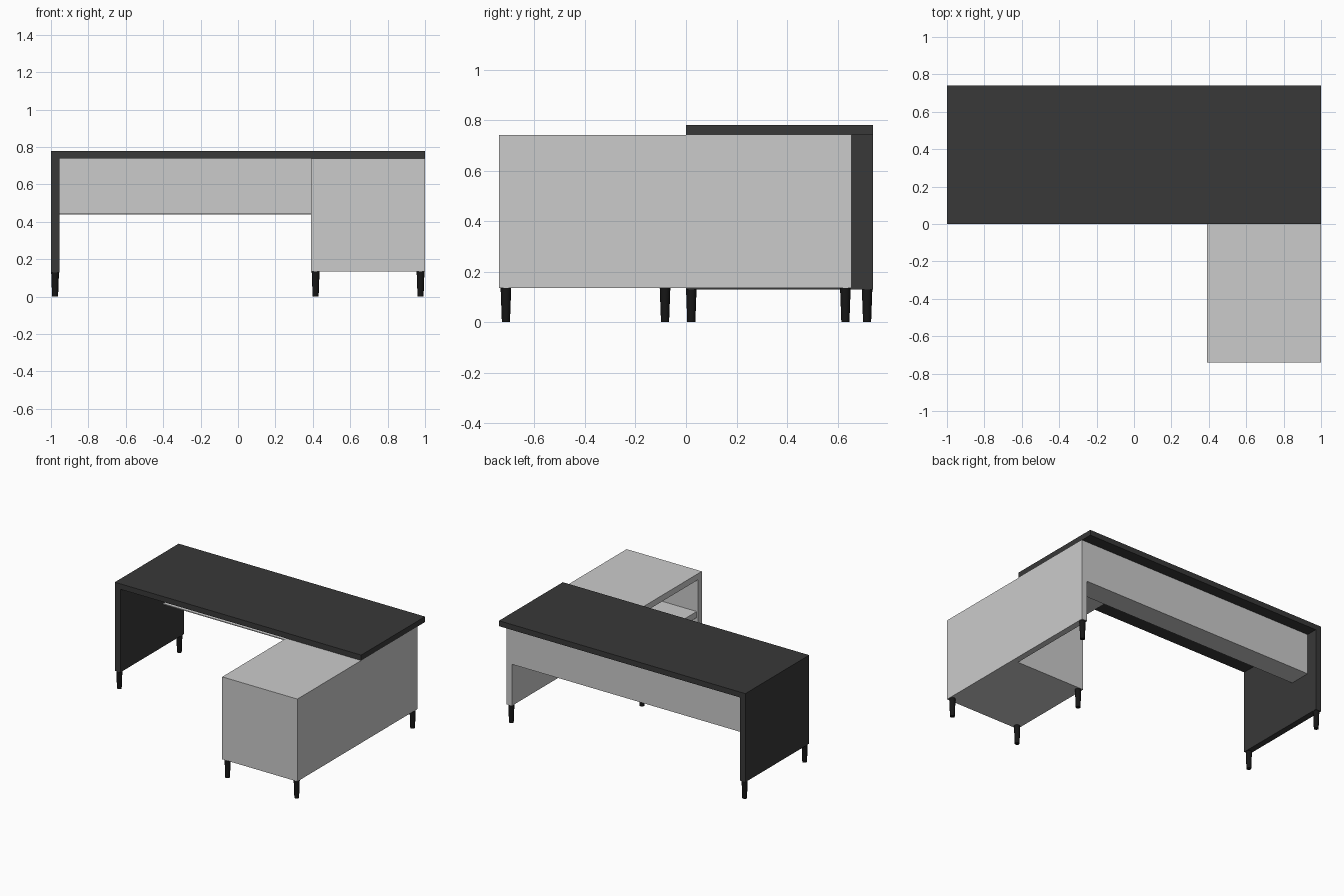
import bpy

if "Cube" in bpy.data.objects:
    bpy.data.objects.remove(bpy.data.objects["Cube"])


def material(name, v):
    m = bpy.data.materials.new(name)
    m.diffuse_color = (v, v, v, 1)
    m.use_nodes = True
    m.node_tree.nodes["Principled BSDF"].inputs["Base Color"].default_value = m.diffuse_color
    return m


dark = material("dark_top", 0.04)
black = material("black_leg", 0.008)


def box(name, x, y, z, mat=None):
    """Box from (min, max) ranges on each axis."""
    bpy.ops.mesh.primitive_cube_add(size=1, location=[(a + b) / 2 for a, b in (x, y, z)])
    o = bpy.context.object
    o.name = name
    o.scale = [b - a for a, b in (x, y, z)]
    bpy.ops.object.transform_apply(location=False, rotation=False, scale=True)
    if mat:
        o.data.materials.append(mat)
    return o


def leg(name, x, y):
    """Tapered round foot."""
    bpy.ops.mesh.primitive_cone_add(vertices=16, radius1=0.016, radius2=0.021,
                                    depth=0.135, location=(x, y, 0.0675))
    o = bpy.context.object
    o.name = name
    o.data.materials.append(black)
    bpy.ops.object.shade_smooth_by_angle()


T = 0.045            # panel thickness
Z0, Z1 = 0.135, 0.74  # underside and top of the cabinet
XI = 0.39            # open side of the cabinet
YF, YE, YB = -0.74, -0.06, 0.655  # cabinet front, cabinet end, return panel end

# Main desk: top and left end panel
box("desk_top", (-1, 1), (0, 0.74), (Z1, 0.78), dark)
box("left_end_panel", (-1, -1 + T), (0, 0.74), (0.13, Z1), dark)

# Back panel with a thin cable tray along its lower edge
box("back_panel", (-1 + T, 1 - T), (YB - 0.02, YB), (0.44, Z1))
box("cable_tray", (-1 + T, 1 - T), (0.495, YB - 0.02), (0.44, 0.446))

# Side cabinet, open towards the seat
box("right_side_panel", (1 - T, 1), (YF, YB), (Z0, Z1))
box("cabinet_top", (XI, 1 - T), (YF, YB - 0.02), (Z1 - T, Z1))
box("cabinet_bottom", (XI, 1 - T), (YF, YE), (Z0, Z0 + T))
box("cabinet_front", (XI, 1 - T), (YF, YF + T), (Z0 + T, Z1 - T))
box("cabinet_end", (XI, 1 - T), (YE - T, YE), (Z0 + T, Z1 - T))
box("cabinet_shelf", (XI + 0.01, 1 - T), (YF + T, YE - T), (0.415, 0.46))

# Feet
for i, (x, y) in enumerate([(-0.978, 0.021), (-0.978, 0.717),
                            (0.415, -0.713), (0.415, -0.083),
                            (0.976, -0.713), (0.976, 0.631)]):
    leg(f"leg_{i + 1}", x, y)
